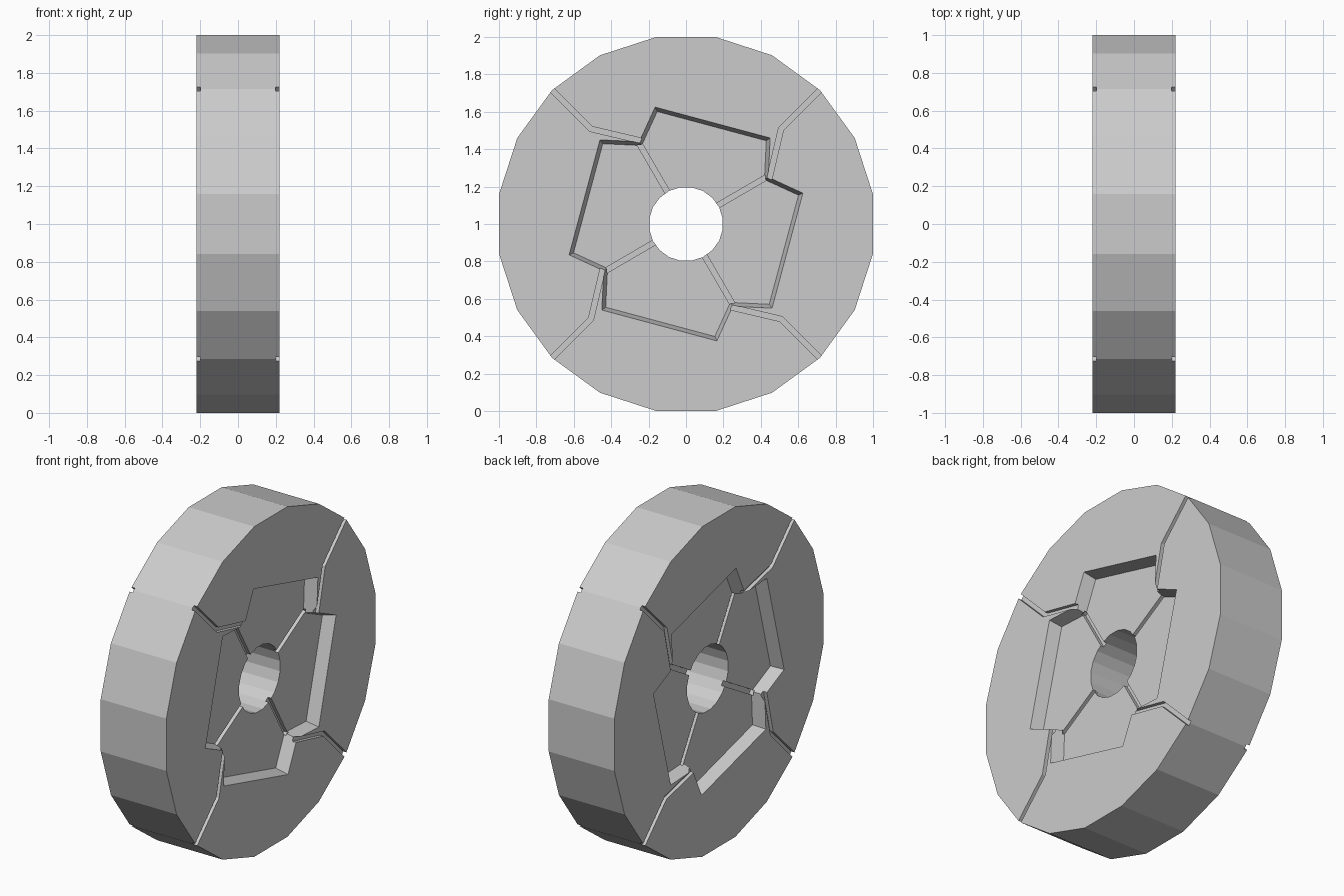
import bpy, bmesh, math
from mathutils import Vector

if "Cube" in bpy.data.objects:
    bpy.data.objects.remove(bpy.data.objects["Cube"])

HALF, FLOOR, GROOVE = 0.22, 0.145, 0.022


def ring(sides, apothem):
    r = apothem / math.cos(math.pi / sides)
    return [Vector((r * math.cos((i + .5) * math.tau / sides),
                    r * math.sin((i + .5) * math.tau / sides))) for i in range(sides)]


def quarter_turn(pts, k):
    for _ in range(k):
        pts = [Vector((p.y, -p.x)) for p in pts]
    return pts


def miter(prev, cur, nxt, d):
    # shift a corner sideways by d, to the left of the travel direction
    a = (cur - prev).normalized() if prev is not None else None
    b = (nxt - cur).normalized() if nxt is not None else None
    a, b = a or b, b or a
    na, nb = Vector((-a.y, a.x)), Vector((-b.y, b.x))
    return cur + (na + nb) * (d / (1 + na.dot(nb)))


def offset_closed(pts, d):
    n = len(pts)
    return [miter(pts[i - 1], pts[i], pts[(i + 1) % n], d) for i in range(n)]


def strip(pts, width):
    def side(d):
        return [miter(pts[i - 1] if i else None, p,
                      pts[i + 1] if i < len(pts) - 1 else None, d)
                for i, p in enumerate(pts)]
    return side(width / 2) + side(-width / 2)[::-1]


def loft(bm, poly_a, xa, poly_b, xb):
    va = [bm.verts.new((xa, p.x, p.y + 1)) for p in poly_a]
    vb = [bm.verts.new((xb, p.x, p.y + 1)) for p in poly_b]
    bm.faces.new(va)
    bm.faces.new(vb[::-1])
    n = len(va)
    for i in range(n):
        j = (i + 1) % n
        bm.faces.new((va[j], va[i], vb[i], vb[j]))


def make(name, lofts):
    bm = bmesh.new()
    for item in lofts:
        loft(bm, *item)
    bmesh.ops.recalc_face_normals(bm, faces=bm.faces)
    me = bpy.data.meshes.new(name)
    bm.to_mesh(me)
    bm.free()
    ob = bpy.data.objects.new(name, me)
    bpy.context.collection.objects.link(ob)
    return ob


def carve(target, lofts):
    cutter = make("cutter", lofts)
    cutter.hide_render = True
    mod = target.modifiers.new("carve", 'BOOLEAN')
    mod.operation, mod.solver, mod.object = 'DIFFERENCE', 'EXACT', cutter
    bpy.context.view_layer.objects.active = target
    bpy.ops.object.modifier_apply(modifier=mod.name)
    bpy.data.objects.remove(cutter)


# twenty-sided wheel body with axle hole
rim = ring(20, 1.0)
wheel = make("wheel", [(rim, -HALF, rim, HALF)])
hole = ring(20, 0.196)
carve(wheel, [(hole, -1, hole, 1)])

# pinwheel recess with sloped walls on both faces
arm = [Vector(p) for p in ((-0.165, 0.625), (0.45, 0.46), (0.44, 0.25))]
outline = [p for k in range(4) for p in quarter_turn(arm, k)]
slope = 0.02 / (HALF - FLOOR)
above = offset_closed(outline, 0.05 * slope)
floor = offset_closed(outline, -0.02)
carve(wheel, [(above, s * (HALF + 0.05), floor, s * FLOOR) for s in (-1, 1)])


# seams: bent ones across the rim, straight ones across the recess floor
def seams(path, width, x0, x1):
    pts = [Vector(p) for p in path]
    polys = [strip(quarter_turn(pts, k), width) for k in range(4)]
    return [(p, s * x0, p, s * x1) for p in polys for s in (-1, 1)]


carve(wheel, seams([(0.8, 0.8), (0.508, 0.508), (0.445, 0.24)], 0.028, HALF - GROOVE, 0.3))
carve(wheel, seams([(0.435, 0.253), (0.12, 0.07)], 0.028, FLOOR - GROOVE, FLOOR + 0.012))
